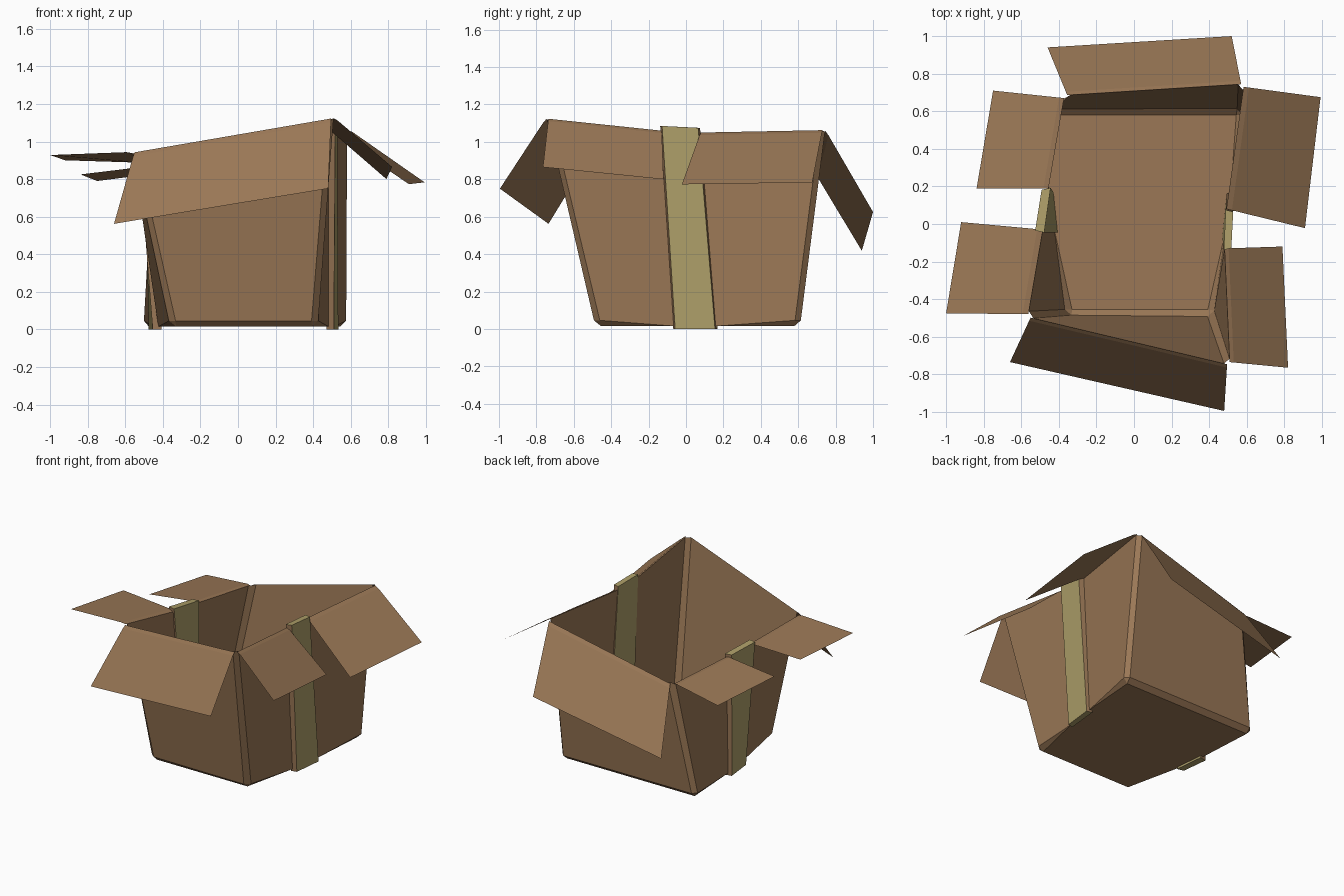
import bpy, bmesh
from mathutils import Vector as V

if "Cube" in bpy.data.objects:
    bpy.data.objects.remove(bpy.data.objects["Cube"])


def material(name, col):
    m = bpy.data.materials.new(name)
    m.diffuse_color = (*col, 1)
    m.use_nodes = True
    m.node_tree.nodes["Principled BSDF"].inputs["Base Color"].default_value = m.diffuse_color
    return m


CARD = material("cardboard brown", (0.325, 0.187, 0.093))
TAPE = material("tape olive", (0.42, 0.345, 0.14))


def finish(bm, name, *mats):
    me = bpy.data.meshes.new(name)
    bm.to_mesh(me)
    bm.free()
    for m in mats:
        me.materials.append(m)
    ob = bpy.data.objects.new(name, me)
    bpy.context.collection.objects.link(ob)
    return ob


# (floor point, rim point) pairs, counter-clockwise from the front left corner
Z = 0.015
RING = [
    ((-.357, -.485, Z), (-.565, -.495, .94)),  # front left corner
    ((.42, -.485, Z), (.51, -.75, 1.125)),     # front right corner
    ((.482, -.06, Z), (.482, -.13, 1.06)),     # right tape slot
    ((.514, .16, Z), (.492, .08, 1.05)),
    ((.58, .61, Z), (.585, .745, 1.063)),      # back right corner
    ((-.51, .61, Z), (-.37, .685, .83)),       # back left corner
    ((-.45, .16, Z), (-.455, .19, .865)),      # left tape slot
    ((-.424, -.03, Z), (-.485, -.03, .88)),
]
CORNERS = (0, 1, 4, 5)

# carton body: open sheet with chamfered corners and base edges
bm = bmesh.new()
low = [bm.verts.new(a) for a, b in RING]
top = [bm.verts.new(b) for a, b in RING]
n = len(RING)
bm.faces.new(low[::-1])
for i in range(n):
    j = (i + 1) % n
    bm.faces.new((low[i], low[j], top[j], top[i]))
edges = [bm.edges.get((low[i], low[(i + 1) % n])) for i in range(n)]
edges += [bm.edges.get((low[i], top[i])) for i in CORNERS]
bmesh.ops.bevel(bm, geom=edges, offset=0.031, segments=1, affect='EDGES',
                clamp_overlap=True)
finish(bm, "carton_body", CARD)


# flaps: a narrow fold along the rim, then a flat panel out to the tips
def flap(name, i, j, tip_i, tip_j):
    bm = bmesh.new()
    rows = []
    a, b = V(RING[i][1]), V(RING[j][1])
    # start just inside the chamfered corners
    d = (b - a).normalized() * 0.015
    if i in CORNERS:
        a = a + d
    if j in CORNERS:
        b = b - d
    ta, tb = V(tip_i), V(tip_j)
    up = V((0, 0, 0.006))
    for p, q in ((a, b), (a.lerp(ta, .07) + up, b.lerp(tb, .07) + up), (ta, tb)):
        rows.append((bm.verts.new(p), bm.verts.new(q)))
    for (p, q), (r, s) in zip(rows, rows[1:]):
        bm.faces.new((p, q, s, r))
    finish(bm, name, CARD)


flap("front_flap", 0, 1, (-.66, -.735, .562), (.48, -.995, .75))
flap("right_front_flap", 1, 2, (.82, -.765, .865), (.79, -.12, .80))
flap("right_back_flap", 3, 4, (.91, -.022, .773), (.993, .675, .783))
flap("back_flap", 4, 5, (.52, 1.0, .625), (-.46, .94, .418))
flap("left_back_flap", 5, 6, (-.75, .71, .79), (-.838, .188, .825))
flap("left_front_flap", 7, 0, (-.92, .01, .90), (-1.0, -.475, .928))


# tape strips: thin slabs through the side walls, cardboard on the narrow edges,
# which slope in towards the outer face
def tape(name, pts, half, side):
    bm = bmesh.new()
    inset = (.01, -.01, -.01, .01)
    back = [bm.verts.new(V(p) - V((half * side, 0, 0))) for p in pts]
    front = [bm.verts.new(V(p) + V((half * side, s, 0))) for p, s in zip(pts, inset)]
    bm.faces.new(back[::-1])
    bm.faces.new(front)
    for k in range(4):
        m = (k + 1) % 4
        bm.faces.new((back[k], back[m], front[m], front[k]))
    bmesh.ops.recalc_face_normals(bm, faces=bm.faces[:])
    for f in bm.faces:
        f.normal_update()
        f.material_index = 1 if abs(f.normal.y) > 0.7 else 0
    finish(bm, name, TAPE, CARD)


tape("right_tape", [(.490, -.068, 0), (.514, .165, 0),
                    (.508, .075, 1.075), (.498, -.138, 1.085)], .02, 1)
tape("left_tape", [(-.430, -.045, 0), (-.452, .168, 0),
                   (-.468, .192, .885), (-.502, -.045, .905)], .024, -1)
